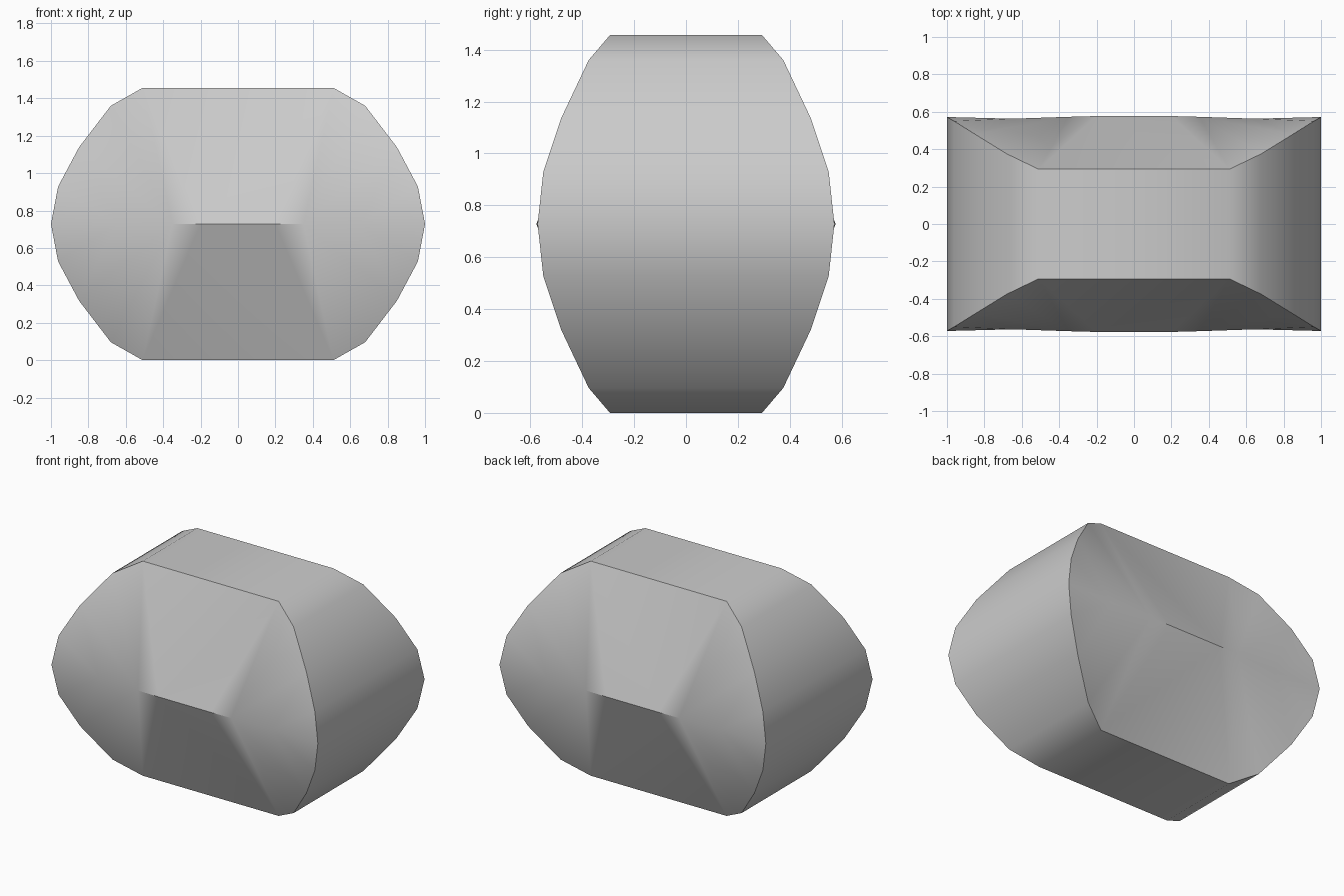
import bpy, bmesh, math

cube = bpy.data.objects.get("Cube")
if cube:
    bpy.data.objects.remove(cube, do_unlink=True)

MID = 0.728  # height of the widest line

grey = bpy.data.materials.new("plain_grey")
grey.use_nodes = True
grey.diffuse_color = (0.6, 0.6, 0.6, 1)
grey.node_tree.nodes["Principled BSDF"].inputs["Base Color"].default_value = (0.6, 0.6, 0.6, 1)

# Quarter rim: x, half depth, height above the widest line
quarter = [(1, 0.572, 0), (0.962, 0.55, 0.2), (0.85, 0.48, 0.41),
           (0.68, 0.375, 0.632), (0.51, 0.293, 0.728)]
# Ridge across each broad face: x, half depth
ridge = [(0.2, 0.577), (0.35, 0.573), (0.65, 0.563)]

bm = bmesh.new()


def vert(x, y, z):
    return bm.verts.new((x, y, z + MID))


# Outer band between the two rims
loop = quarter + [(-x, y, z) for x, y, z in reversed(quarter)]
loop += [(x, y, -z) for x, y, z in reversed(loop[1:-1])]
rims = {s: [vert(x, s * y, z) for x, y, z in loop] for s in (-1, 1)}
count = len(loop)
for i in range(count):
    j = (i + 1) % count
    bm.faces.new((rims[-1][i], rims[-1][j], rims[1][j], rims[1][i]))


def find(side, x, z):
    return min(rims[side], key=lambda v: (v.co.x - x) ** 2 + (v.co.z - MID - z) ** 2)


# Creased broad faces, fanned from the ridge to the rim
for s in (-1, 1):
    spine = {sx: [vert(sx * x, s * y, 0) for x, y in ridge] for sx in (-1, 1)}
    for sz in (-1, 1):
        ends = {}
        for sx in (-1, 1):
            tip, low, mid, high, top = [find(s, sx * x, sz * z) for x, y, z in quarter]
            inner, elbow, outer = spine[sx]
            ends[sx] = (inner, top)
            for tri in ((inner, elbow, top), (elbow, high, top), (elbow, mid, high),
                        (elbow, outer, mid), (outer, low, mid), (outer, tip, low)):
                bm.faces.new(tri)
        bm.faces.new((ends[-1][0], ends[1][0], ends[1][1], ends[-1][1]))

bmesh.ops.recalc_face_normals(bm, faces=bm.faces)
mesh = bpy.data.meshes.new("faceted_body")
bm.to_mesh(mesh)
bm.free()
mesh.materials.append(grey)
body = bpy.data.objects.new("faceted_body", mesh)
bpy.context.collection.objects.link(body)

# Soft shading with crisp rims and ridge
bpy.context.view_layer.objects.active = body
body.select_set(True)
bpy.ops.object.shade_smooth_by_angle(angle=math.radians(35))
